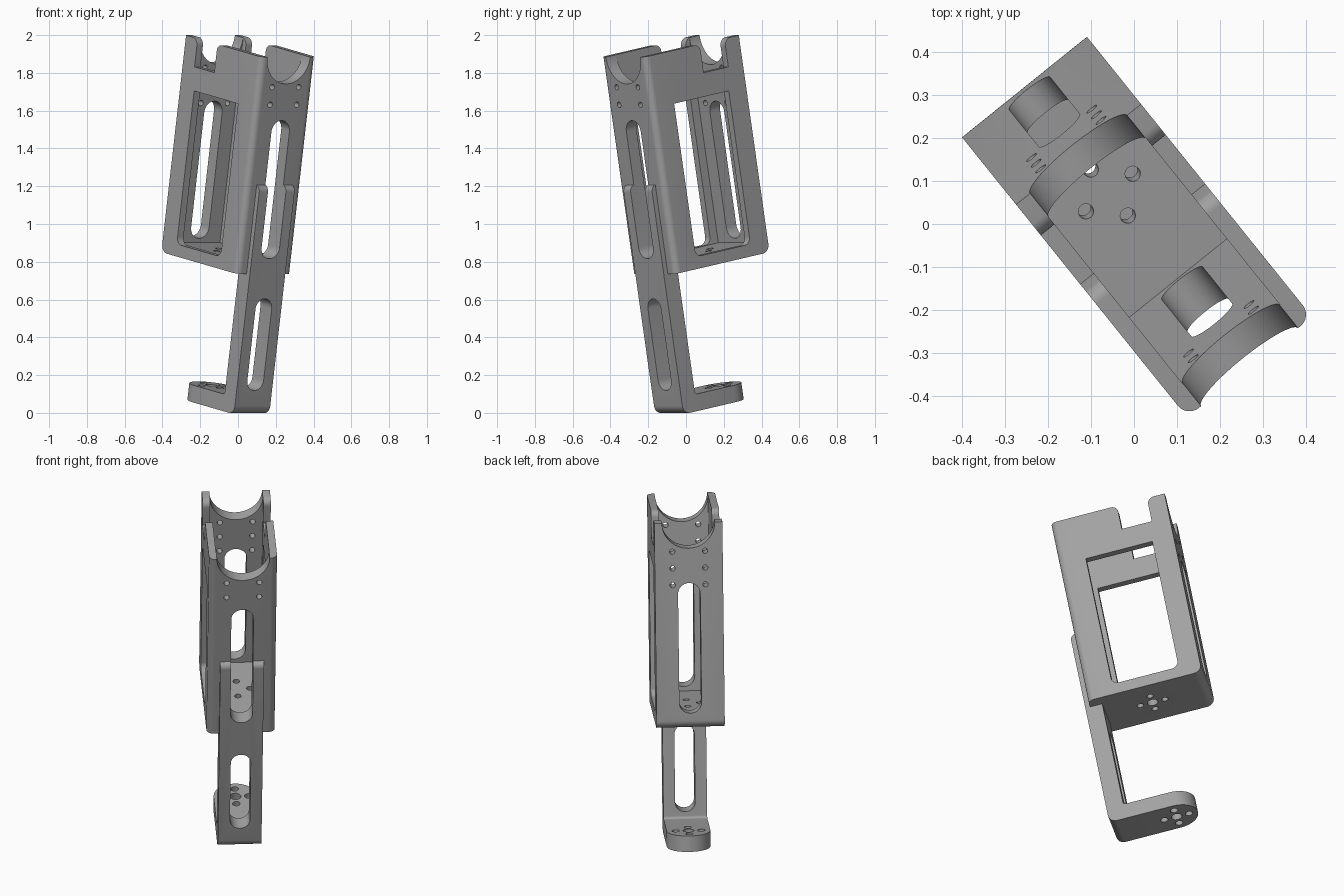
import bpy, bmesh, math
from mathutils import Vector, Matrix

cube = bpy.data.objects.get("Cube")
if cube:
    bpy.data.objects.remove(cube)

metal = bpy.data.materials.new("brushed_grey")
metal.use_nodes = True
GREY = (0.36, 0.36, 0.36, 1)
metal.diffuse_color = GREY
metal.node_tree.nodes["Principled BSDF"].inputs["Base Color"].default_value = GREY


def rounded(corners, steps=8):
    """Outline from (x, y, radius) corners with true arc fillets."""
    pts = []
    for i, (x, y, r) in enumerate(corners):
        p = Vector((x, y))
        if r == 0:
            pts.append(p)
            continue
        to_prev = (Vector(corners[i - 1][:2]) - p).normalized()
        to_next = (Vector(corners[(i + 1) % len(corners)][:2]) - p).normalized()
        half = math.acos(to_prev.dot(to_next)) / 2
        centre = p + (to_prev + to_next).normalized() * r / math.sin(half)
        start = p + to_prev * r / math.tan(half) - centre
        end = p + to_next * r / math.tan(half) - centre
        sweep = math.atan2(start.x * end.y - start.y * end.x, start.dot(end))
        pts += [centre + Matrix.Rotation(sweep * k / steps, 2) @ start
                for k in range(steps + 1)]
    return pts


def rect(x0, x1, y0, y1, r=(0, 0, 0, 0)):
    return rounded([(x0, y0, r[0]), (x1, y0, r[1]), (x1, y1, r[2]), (x0, y1, r[3])])


def circle(x, y, r, n=32):
    return [Vector((x + r * math.cos(2 * math.pi * k / n),
                    y + r * math.sin(2 * math.pi * k / n))) for k in range(n)]


def slot(half, z0, z1):
    return rect(-half, half, z0, z1, [half * 0.99] * 4)


def prism(name, outline, axis, lo, hi):
    """Extrude an outline along the x, y or z axis."""
    place = {"x": lambda p, d: (d, p.x, p.y),
             "y": lambda p, d: (p.x, d, p.y),
             "z": lambda p, d: (p.x, p.y, d)}[axis]
    bm = bmesh.new()
    near, far = [[bm.verts.new(place(p, d)) for p in outline] for d in (lo, hi)]
    bm.faces.new(near[::-1])
    bm.faces.new(far)
    for i in range(len(outline)):
        bm.faces.new((near[i - 1], near[i], far[i], far[i - 1]))
    bm.normal_update()
    if bm.calc_volume(signed=True) < 0:
        bmesh.ops.reverse_faces(bm, faces=bm.faces[:])
    mesh = bpy.data.meshes.new(name)
    bm.to_mesh(mesh)
    bm.free()
    mesh.materials.append(metal)
    obj = bpy.data.objects.new(name, mesh)
    bpy.context.collection.objects.link(obj)
    return obj


def carve(obj, *shape, operation="DIFFERENCE"):
    """Boolean a prism into an object, then discard the cutter."""
    cutter = prism("cutter", *shape)
    cutter.hide_render = True
    mod = obj.modifiers.new("carve", "BOOLEAN")
    mod.operation, mod.solver, mod.object = operation, "EXACT", cutter
    bpy.context.view_layer.update()
    graph = bpy.context.evaluated_depsgraph_get()
    result = bpy.data.meshes.new_from_object(obj.evaluated_get(graph))
    obj.modifiers.clear()
    obj.data = result
    bpy.data.objects.remove(cutter)


# Main dimensions, before the bracket is tilted
W, FRONT, BACK, BASE, TOP = 0.187, -0.09, 0.557, 0.765, 1.932
FLOOR, INNER, WALL = 0.828, 0.146, 0.07
AXIS_Y, BOLT = 0.24, 0.07

# Box frame: side profile with the notch in its top edge, trimmed to its plan
profile = rounded([(FRONT - 0.1, BASE, 0), (BACK, BASE, 0.045), (BACK, TOP, 0),
                   (0.457, TOP, 0.04), (0.457, 1.78, 0), (0.287, 1.78, 0),
                   (0.287, TOP, 0.035), (FRONT - 0.1, TOP, 0)])
frame = prism("box_frame", profile, "x", -0.3, 0.3)
carve(frame, rect(-W, W, FRONT, 1, (0.035, 0.035, 0, 0)), "z", 0, 3,
      operation="INTERSECT")
carve(frame, rect(-INNER, INNER, FRONT + WALL, BACK - WALL), "z", FLOOR, 3)
carve(frame, rect(0.06, 0.437, FLOOR + 0.002, 1.654, (0.04, 0.04, 0, 0)), "x", -1, 1)
# Cradle and long slots through both end walls
carve(frame, circle(0, TOP, INNER - 0.001, 64), "y", -1, 1)
carve(frame, slot(0.061, 0.852, 1.59), "y", -1, 1)
# Bolt holes in the end walls
for x in (-0.09, 0.09):
    for z in (1.77, 1.675):
        carve(frame, circle(x, z, 0.015, 20), "y", -1, 1)
    carve(frame, circle(x, 1.58, 0.015, 20), "y", 0.2, 1)
# Floor bolt pattern with a blind centre hole from below
ring = [(BOLT, 0), (-BOLT, 0), (0, BOLT), (0, -BOLT)]
for x, y in ring:
    carve(frame, circle(x, AXIS_Y + y, 0.018, 20), "z", 0.5, 1)
carve(frame, circle(0, AXIS_Y, 0.03), "z", 0.5, BASE + 0.04)

# Arm: L-shaped profile, rounded at the heel and the fork tips
ARM, OUT, IN, FOOT = 0.12, -0.118, -0.022, 0.015
LUG_TOP, LUG_END = 0.105, AXIS_Y + 0.12
arm = prism("slotted_arm", rounded([
    (OUT, FOOT, 0.045), (LUG_END + 0.1, FOOT, 0), (LUG_END + 0.1, LUG_TOP, 0),
    (IN, LUG_TOP, 0.015), (IN, 1.245, 0), (OUT, 1.245, 0.035)]), "x", -0.2, 0.2)
carve(arm, rect(-ARM, ARM, -1, LUG_END, (0, 0, ARM * 0.99, ARM * 0.99)), "z", -1, 3,
      operation="INTERSECT")
carve(arm, slot(0.061, 0.852, 1.59), "y", -1, 0.05)
carve(arm, slot(0.055, 0.143, 0.636), "y", -1, 0.05)
# Lug bolt pattern
carve(arm, circle(0, AXIS_Y, 0.03), "z", -1, 0.5)
for x, y in ring:
    carve(arm, circle(x, AXIS_Y + y, 0.021, 20), "z", -1, 0.5)

# Tilt and turn the bracket, then centre it on the ground
parts = [frame, arm]
turn = Matrix.Rotation(math.radians(38.8), 4, "Z") @ Matrix.Rotation(math.radians(10.3), 4, "X")
for part in parts:
    part.data.transform(turn)
points = [v.co for part in parts for v in part.data.vertices]
low = Vector([min(p[i] for p in points) for i in range(3)])
high = Vector([max(p[i] for p in points) for i in range(3)])
base = Vector(((low.x + high.x) / 2, (low.y + high.y) / 2, low.z))
for part in parts:
    part.data.transform(Matrix.Translation(-base))

# Smooth the fillets and holes, keep the machined edges crisp
bpy.ops.object.select_all(action="DESELECT")
for part in parts:
    part.select_set(True)
bpy.context.view_layer.objects.active = frame
bpy.ops.object.shade_smooth_by_angle(angle=math.radians(30))
